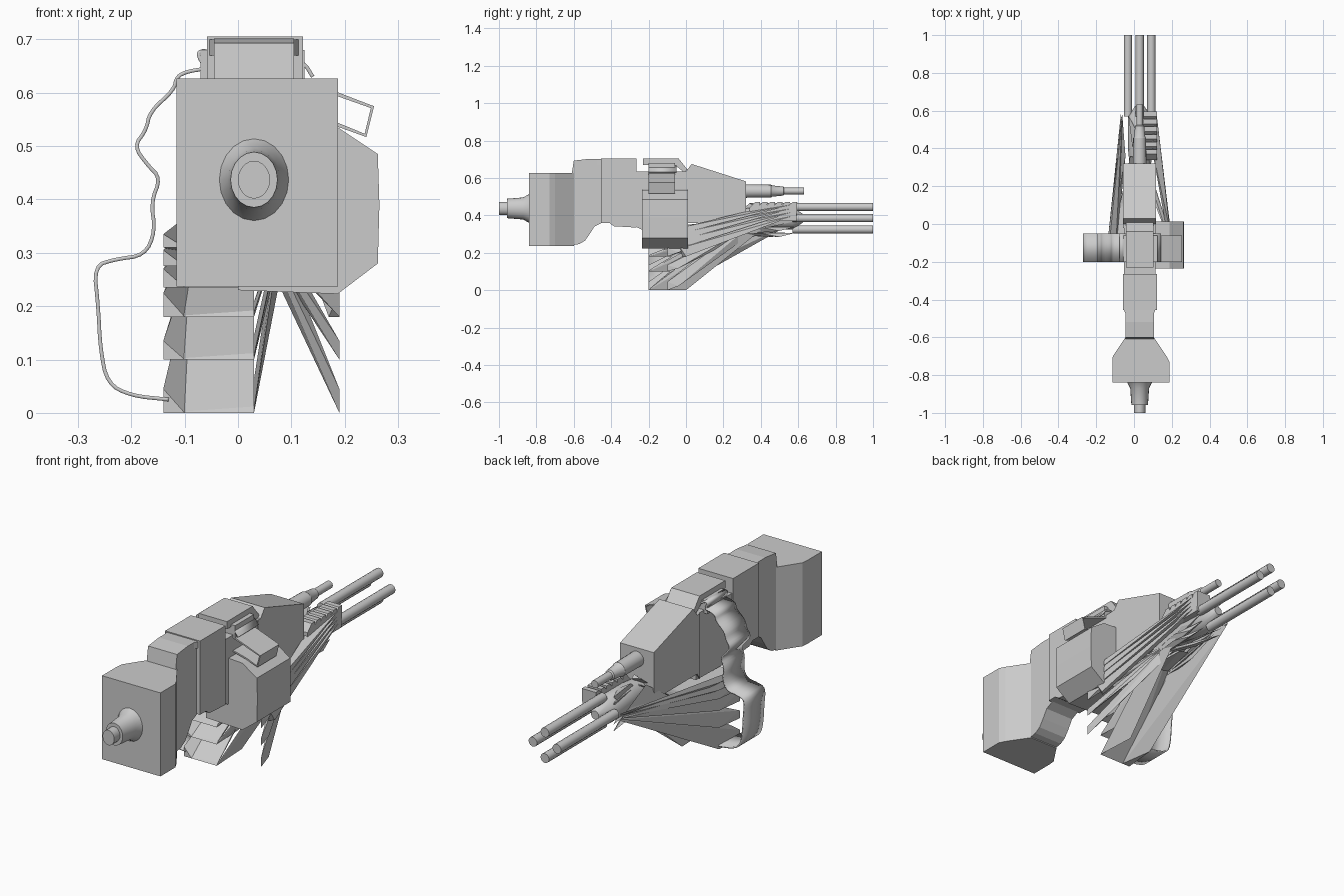
import bpy, bmesh, math
from mathutils import Vector

if "Cube" in bpy.data.objects:
    bpy.data.objects.remove(bpy.data.objects["Cube"])

CX = 0.03  # centre line of the weapon


def make(name, bm, smooth=None):
    bmesh.ops.recalc_face_normals(bm, faces=bm.faces[:])
    me = bpy.data.meshes.new(name)
    bm.to_mesh(me)
    bm.free()
    ob = bpy.data.objects.new(name, me)
    bpy.context.collection.objects.link(ob)
    if smooth:
        bpy.ops.object.select_all(action='DESELECT')
        ob.select_set(True)
        bpy.context.view_layer.objects.active = ob
        bpy.ops.object.shade_smooth_by_angle(angle=math.radians(smooth))
    return ob


def prism(name, pts, axis, lo, hi):
    """Extrude a 2D profile along x (pts y,z), y (pts x,z) or z (pts x,y)."""
    place = {'x': lambda a, b, t: (t, a, b),
             'y': lambda a, b, t: (a, t, b),
             'z': lambda a, b, t: (a, b, t)}[axis]
    bm = bmesh.new()
    r0, r1 = [[bm.verts.new(place(a, b, t)) for a, b in pts] for t in (lo, hi)]
    bm.faces.new(r0)
    bm.faces.new(r1[::-1])
    for i in range(len(pts)):
        j = (i + 1) % len(pts)
        bm.faces.new((r0[i], r0[j], r1[j], r1[i]))
    return make(name, bm)


def lathe_y(name, x, z, rings, stretch=1.0, n=20):
    """Stacked circular sections (y, radius) along y."""
    bm = bmesh.new()
    loops = []
    for y, r in rings:
        loops.append([bm.verts.new((x + r * math.cos(2 * math.pi * k / n), y,
                                    z + r * stretch * math.sin(2 * math.pi * k / n)))
                      for k in range(n)])
    for a, b in zip(loops, loops[1:]):
        for k in range(n):
            m = (k + 1) % n
            bm.faces.new((a[k], a[m], b[m], b[k]))
    bm.faces.new(loops[0])
    bm.faces.new(loops[-1])
    return make(name, bm, 35)


def ribbon(name, pts, y0, y1, thick, rounds=0):
    """Thin strip following an x,z path; rounds = corner-cutting passes."""
    pts = [Vector(p) for p in pts]
    for _ in range(rounds):
        new = [pts[0]]
        for a, b in zip(pts, pts[1:]):
            new += [a.lerp(b, 0.25), a.lerp(b, 0.75)]
        pts = new + [pts[-1]]
    bm = bmesh.new()
    rows = [[bm.verts.new((p.x, y, p.y)) for y in (y0, y1)] for p in pts]
    for a, b in zip(rows, rows[1:]):
        bm.faces.new((a[0], b[0], b[1], a[1]))
    ob = make(name, bm, 40 if rounds else None)
    mod = ob.modifiers.new("thickness", 'SOLIDIFY')
    mod.thickness = thick
    mod.offset = 0
    return ob


def blade(name, pts):
    """Convex sliver through the given corner points."""
    bm = bmesh.new()
    for p in pts:
        bm.verts.new(p)
    res = bmesh.ops.convex_hull(bm, input=bm.verts[:])
    loose = [v for v in bm.verts if not v.link_faces]
    bmesh.ops.delete(bm, geom=loose, context='VERTS')
    return make(name, bm)


# rear motor housing, tapering to the neck
prism("motor_housing", [(-.115, -.84), (.187, -.84), (.187, -.73), (.172, -.70),
                        (.105, -.60), (-.045, -.60), (-.112, -.70), (-.115, -.73)],
      'z', .237, .627)
prism("neck", [(-.61, .24), (-.57, .247), (-.54, .265), (-.515, .30), (-.49, .34), (-.44, .365),
               (-.44, .70), (-.52, .702), (-.60, .693), (-.61, .627)], 'x', -.045, .105)
lathe_y("rear_knob", CX, .437, [(-1, .03), (-.957, .03), (-.957, .044), (-.87, .05),
                                (-.84, .065)], 1.18)
for side in (-1, 1):
    x = CX + side * .085
    prism("neck_lug", [(x, -.45), (x - side * .028, -.45), (x - side * .016, -.49)],
          'z', .67, .70)

# receiver blocks
prism("rear_receiver", [(-.455, .36), (-.41, .36), (-.385, .342), (-.265, .335),
                        (-.265, .705), (-.455, .705)], 'x', -.058, .122)
prism("mid_receiver", [(-.27, .34), (-.24, .325), (.0, .33), (.0, .635), (-.27, .635)],
      'x', -.052, .115)
prism("front_receiver", [(-.02, .33), (.0, .36), (.30, .36), (.32, .40), (.32, .582),
                         (.03, .675), (.0, .635), (-.02, .635)], 'x', -.058, .117)

# feed cover on top
prism("feed_cover", [(-.23, .67), (-.06, .67), (-.01, .63), (.008, .645), (-.04, .705),
                     (-.23, .705)], 'x', -.042, .104)
prism("feed_tray", [(-.20, .62), (-.06, .62), (-.06, .68), (-.20, .68)], 'x', -.07, .125)

# side drum and carrying bracket
prism("side_drum", [(.0, .23), (.187, .223), (.262, .28), (.265, .39), (.262, .485),
                    (.187, .535), (.10, .54), (.0, .50)], 'y', -.235, .012)
ribbon("side_bracket", [(.11, .625), (.187, .597), (.252, .573), (.239, .52), (.187, .54),
                        (.11, .56)], -.2, -.06, .007)

# hanging feed belt
ribbon("feed_belt", [(.14, .63), (.125, .655), (.10, .665), (-.04, .665), (-.06, .68),
                     (-.078, .675), (-.06, .645), (-.095, .64), (-.115, .63), (-.12, .605),
                     (-.165, .565), (-.172, .53), (-.195, .50), (-.17, .465), (-.145, .44),
                     (-.163, .395), (-.155, .34), (-.175, .295), (-.23, .288), (-.27, .275),
                     (-.262, .20), (-.258, .12), (-.245, .055), (-.20, .032), (-.13, .025)],
       -.2, -.05, .007, 2)

# barrel cluster
for k in range(4):
    a = k * math.pi / 2
    lathe_y("barrel", CX + .062 * math.cos(a), .385 + .06 * math.sin(a),
            [(.57, .022), (1.0, .022)], n=14)
lathe_y("barrel_hub", CX, .385, [(.28, .05), (.40, .062), (.57, .062), (.63, .02)], n=14)
lathe_y("upper_tube", CX, .53, [(.30, .036), (.455, .034), (.46, .030), (.52, .024),
                                (.525, .018), (.632, .018)], n=16)

# twisted fan of blades: low layers at the base run to the top of the hub
layers = [(0, .045), (.1, .035), (.18, .045), (.235, .035), (.275, .03), (.31, .025)]
for i, (z, h) in enumerate(layers):
    t = i / 5
    top = .465 - .16 * t            # height where this layer meets the hub
    # broad sheet on the left
    blade("fan_sheet", [(-.14, -.2, z), (.03, -.2, z), (.03, -.19, z + .012),
                        (.03, .34, top), (-.02, .36, top), (.03, .36, top - .012)])
    # left sliver
    blade("fan_left_sliver", [(-.14, -.2, z), (-.14, -.2, z + h), (-.10, -.2, z),
                              (-.135, -.05, z + .01),
                              (-.072 + .02 * abs(t - .5), .58, .38 + .03 * (t - .5)),
                              (-.045, .36, top - .02)])
    # underside sliver joining the sheet to the front of the hub
    blade("fan_under_sliver", [(.03, -.2, z), (.03, -.19, z + .01), (.02, .0, z),
                               (.12 - .05 * t, .58, top), (.09, .50, top - .02),
                               (.10, .40, top)])
    # right slivers, one crossing over and one staying outside
    blade("fan_cross_sliver", [(.19, -.1, z), (.19, -.1, z + h), (.187, -.04, z + h / 2),
                               (-.03, .58, top), (-.01, .42, top), (.03, .46, top - .02)])
    if i > 1:
        blade("fan_right_sliver", [(.19, .0, z), (.19, -.03, z + h), (.17, -.02, z),
                                   (.12, .58, .36 + .02 * i), (.095, .40, .34 + .02 * i),
                                   (.10, .50, .34 + .02 * i)])
    # stepped teeth around the hub
    y = .34 + .04 * i
    prism("hub_tooth", [(y, .37), (y + .05, .37), (y + .055, .472), (y + .03, .472),
                        (y, .44)], 'x', .05, .122)
